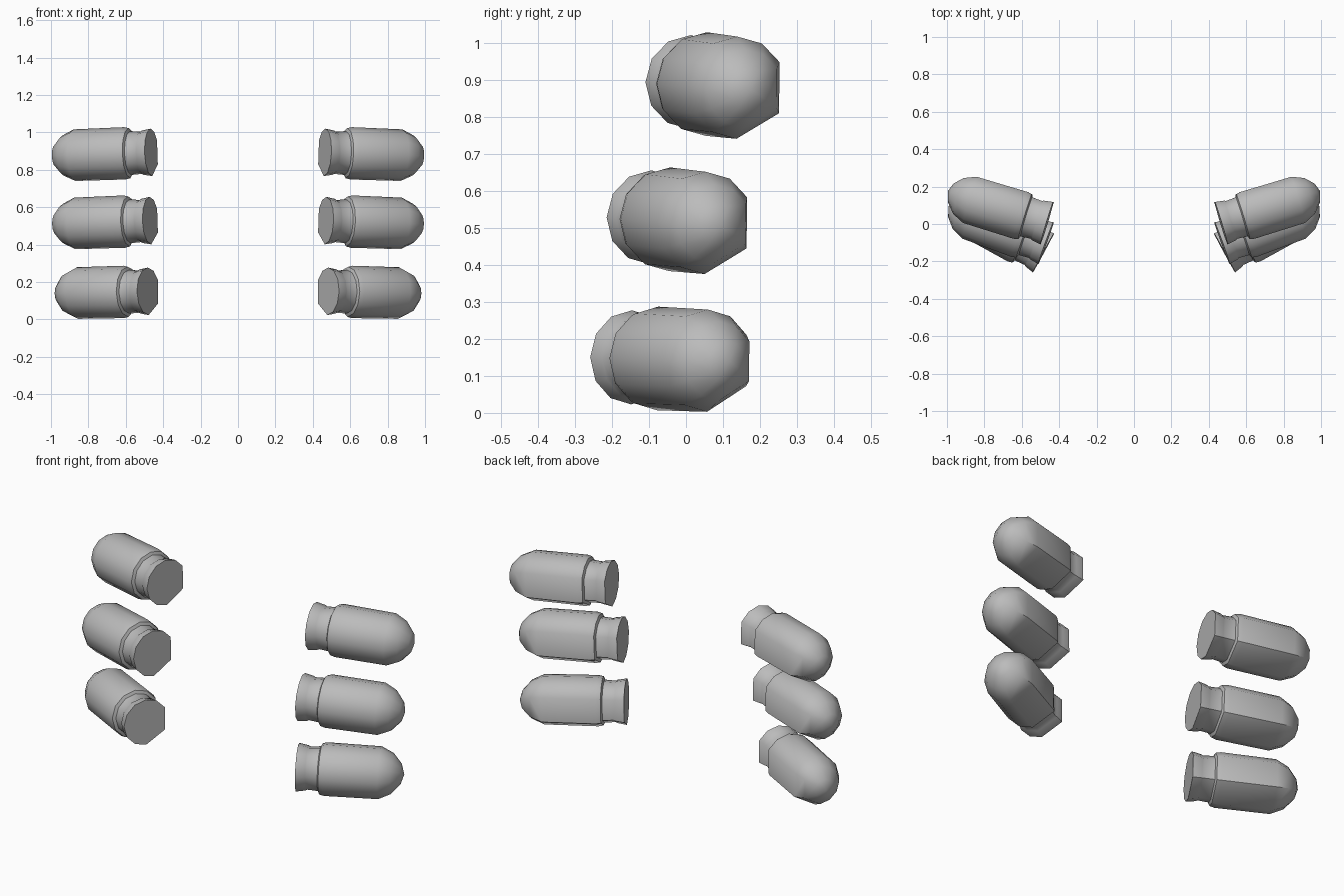
import bpy, bmesh, math
from mathutils import Vector

if "Cube" in bpy.data.objects:
    bpy.data.objects.remove(bpy.data.objects["Cube"])

grey = bpy.data.materials.new("plain_grey")
grey.diffuse_color = (0.5, 0.5, 0.5, 1)
grey.use_nodes = True
grey.node_tree.nodes["Principled BSDF"].inputs["Base Color"].default_value = grey.diffuse_color

# Pod outline from flat base to rounded nose: (distance along axis, radius)
PROFILE = [(0, .127), (.05, .118), (.058, .113), (.115, .117), (.122, .134),
           (.148, .14), (.43, .138), (.495, .107), (.54, .055)]
NOSE = .557
# Twelve-sided section with two corners left out on the lower back
ANGLES = [math.radians(a) for a in range(0, 360, 30) if a not in (0, 300)]


def pod(name, base, yaw, pitch, side):
    y, p = math.radians(yaw), math.radians(pitch)
    axis = Vector((math.cos(y) * math.cos(p), math.sin(y) * math.cos(p), math.sin(p)))
    back = Vector((-math.sin(y), math.cos(y), 0))
    up = axis.cross(back)
    base = Vector(base)

    def place(v):
        return Vector((v.x * side, v.y, v.z))

    bm = bmesh.new()
    rings = [[bm.verts.new(place(base + axis * t + (back * math.cos(a) + up * math.sin(a)) * r))
              for a in ANGLES] for t, r in PROFILE]
    tip = bm.verts.new(place(base + axis * NOSE))
    n = len(ANGLES)
    # Flat base, side bands, nose fan
    bm.faces.new(rings[0])
    for lo, hi in zip(rings, rings[1:]):
        for i in range(n):
            j = (i + 1) % n
            bm.faces.new((lo[i], lo[j], hi[j], hi[i]))
    for i in range(n):
        bm.faces.new((rings[-1][i], rings[-1][(i + 1) % n], tip))
    bmesh.ops.recalc_face_normals(bm, faces=bm.faces)
    mesh = bpy.data.meshes.new(name)
    bm.to_mesh(mesh)
    bm.free()
    mesh.materials.append(grey)
    ob = bpy.data.objects.new(name, mesh)
    bpy.context.collection.objects.link(ob)
    bpy.context.view_layer.objects.active = ob
    ob.select_set(True)
    bpy.ops.object.shade_smooth_by_angle(angle=math.radians(50))
    ob.select_set(False)


# Three stacked pods on each side: base centre, yaw, pitch
STACK = [("upper_pod", (.463, .012, .893), 17, -2),
         ("middle_pod", (.468, -.095, .528), 20, -2),
         ("lower_pod", (.48, -.147, .15), 28.5, -1.2)]
for label, base, yaw, pitch in STACK:
    for side, word in ((1, "right"), (-1, "left")):
        pod(f"{word}_{label}", base, yaw, pitch, side)
